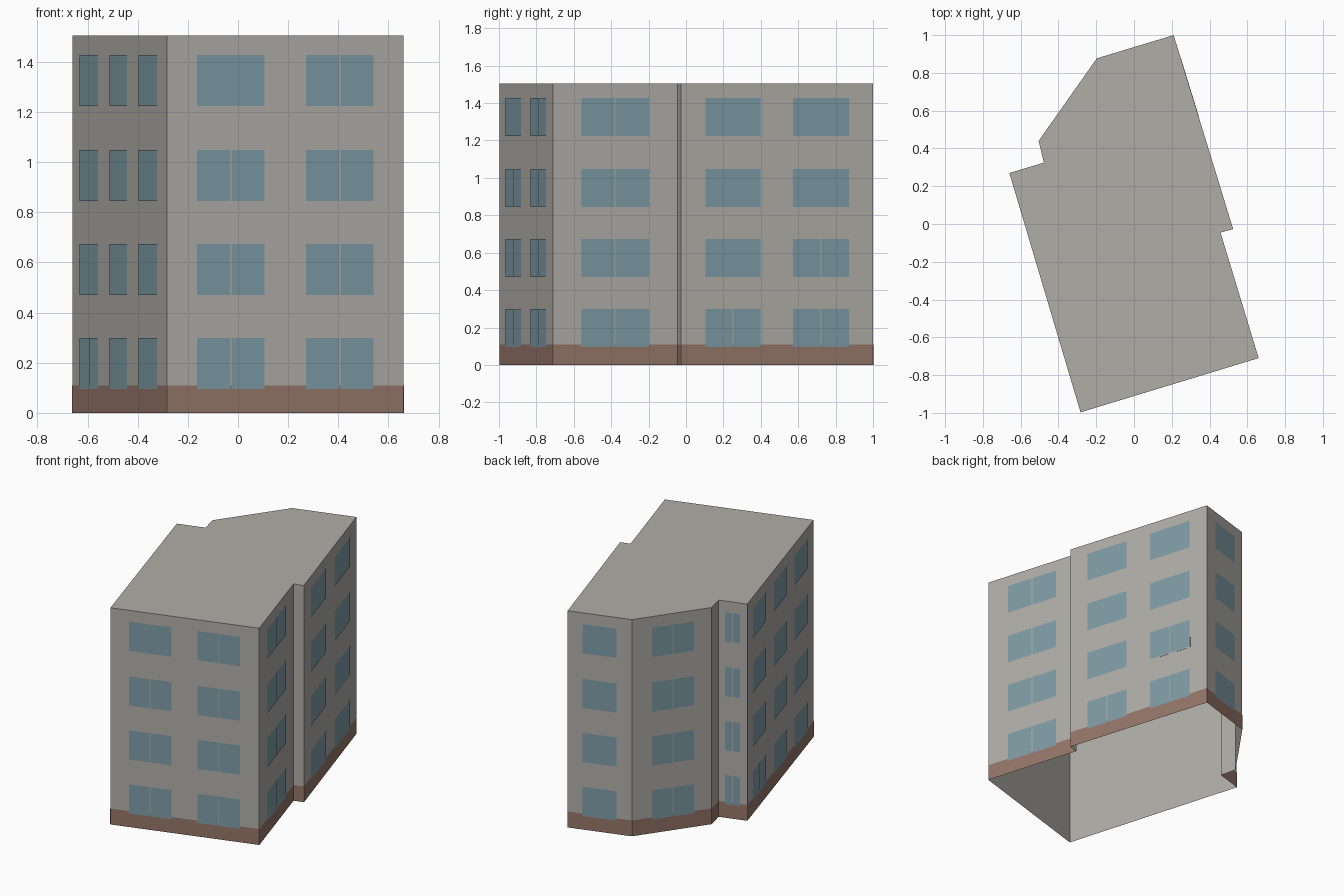
import bpy
import bmesh
from mathutils import Vector

old = bpy.data.objects.get("Cube")
if old:
    bpy.data.objects.remove(old, do_unlink=True)


def make_material(name, rgb):
    mat = bpy.data.materials.new(name)
    mat.use_nodes = True
    mat.diffuse_color = (*rgb, 1)
    mat.node_tree.nodes["Principled BSDF"].inputs["Base Color"].default_value = (*rgb, 1)
    return mat


GREY = make_material("grey plaster", (0.43, 0.42, 0.39))
BROWN = make_material("brown base", (0.30, 0.18, 0.14))
BLUE = make_material("blue glass", (0.21, 0.33, 0.38))

HEIGHT = 1.505
BASE = 0.11
FLOORS = [0.095, 0.47, 0.845, 1.225]
WINDOW = 0.203
GAP = 0.003
ALL = (0, 1, 2, 3)

# Footprint corners, anticlockwise from the front left corner
front_left, front_right = Vector((-0.283, -0.997)), Vector((0.66, -0.71))
step_in, step_out = Vector((0.458, -0.045)), Vector((0.525, -0.027))
back, back_bend = Vector((0.21, 1.0)), Vector((-0.197, 0.877))
side_bend, notch = Vector((-0.505, 0.44)), Vector((-0.477, 0.325))
left_corner = Vector((-0.66, 0.27))
outline = [front_left, front_right, step_in, step_out, back,
           back_bend, side_bend, notch, left_corner]


def finish(name, bm, mat):
    mesh = bpy.data.meshes.new(name)
    bm.to_mesh(mesh)
    bm.free()
    mesh.materials.append(mat)
    obj = bpy.data.objects.new(name, mesh)
    bpy.context.collection.objects.link(obj)
    return obj


def wall_panel(bm, a, b, start, end, low, high, offset):
    """Add an upright panel on wall a-b, between two fractions of its length."""
    along = b - a
    out = Vector((along.y, -along.x)).normalized() * offset
    p, q = a + along * start + out, a + along * end + out
    corners = [(p, low), (q, low), (q, high), (p, high)]
    return bm.faces.new([bm.verts.new((c.x, c.y, z)) for c, z in corners])


walls = list(zip(outline, outline[1:] + outline[:1]))

# Wall shell with flat roof, open underneath
bm = bmesh.new()
for a, b in walls:
    wall_panel(bm, a, b, 0, 1, 0, HEIGHT, 0)
bm.faces.new([bm.verts.new((p.x, p.y, HEIGHT)) for p in outline])
bmesh.ops.remove_doubles(bm, verts=bm.verts, dist=0.0001)
finish("building_shell", bm, GREY)

# Brown band around the foot of the walls
bm = bmesh.new()
for a, b in walls:
    wall_panel(bm, a, b, 0, 1, 0, BASE, 0.0015)
finish("base_band", bm, BROWN)

# Window columns: wall, start and end fraction, floors with a split pane
columns = {
    "front_left_windows": (front_left, front_right, 0.125, 0.411, (0, 1, 2)),
    "front_right_windows": (front_left, front_right, 0.586, 0.873, ALL),
    "right_front_windows": (front_right, step_in, 0.225, 0.767, ALL),
    "right_middle_windows": (step_out, back, 0.126, 0.413, (0,)),
    "right_back_windows": (step_out, back, 0.583, 0.874, (0, 1)),
    "back_windows": (back, back_bend, 0.234, 0.766, ()),
    "angled_windows": (back_bend, side_bend, 0.25, 0.775, ALL),
    "notch_windows": (notch, left_corner, 0.24, 0.76, ALL),
    "left_back_windows": (left_corner, front_left, 0.08, 0.279, (0,)),
    "left_middle_windows": (left_corner, front_left, 0.398, 0.584, ()),
    "left_front_windows": (left_corner, front_left, 0.703, 0.902, ()),
}
for name, (a, b, start, end, split) in columns.items():
    bm = bmesh.new()
    half_gap = GAP / (b - a).length
    middle = (start + end) / 2
    for floor, low in enumerate(FLOORS):
        panes = [(start, end)]
        if floor in split:
            panes = [(start, middle - half_gap), (middle + half_gap, end)]
        for s, e in panes:
            wall_panel(bm, a, b, s, e, low, low + WINDOW, 0.003)
    finish(name, bm, BLUE)

# Shallow parapet plate over the lower part of one back window
bm = bmesh.new()
face = wall_panel(bm, step_out, back, 0.58, 0.878, 0.465, 0.54, 0.001)
grown = bmesh.ops.extrude_face_region(bm, geom=[face])["geom"]
bmesh.ops.translate(bm, vec=face.normal * 0.008 if face.normal.length else Vector((0.0076, 0.0024, 0)),
                    verts=[v for v in grown if isinstance(v, bmesh.types.BMVert)])
bmesh.ops.recalc_face_normals(bm, faces=bm.faces)
finish("window_parapet", bm, GREY)
